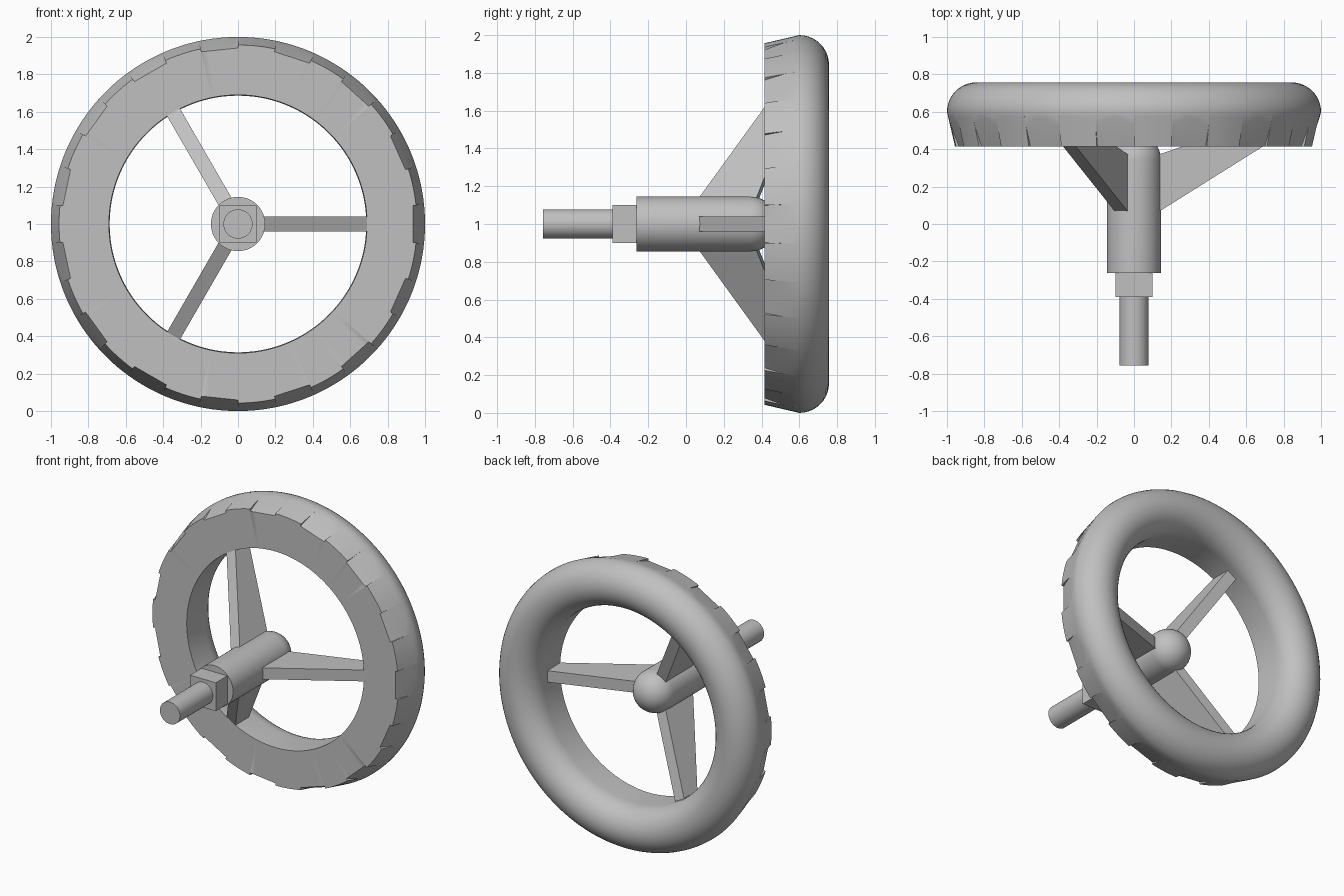
import bpy, bmesh
from math import sin, cos, pi, radians
from mathutils import Matrix, Vector

cube = bpy.data.objects.get("Cube")
if cube:
    bpy.data.objects.remove(cube, do_unlink=True)

grey = bpy.data.materials.new("plain_grey")
grey.use_nodes = True
COLOR = (0.53, 0.53, 0.53, 1)
grey.diffuse_color = COLOR
grey.node_tree.nodes["Principled BSDF"].inputs["Base Color"].default_value = COLOR

AXIS_Z = 1.0  # height of the wheel axle


def finish(bm, name, smooth=True):
    """Clean the mesh, make an object and shade it."""
    bmesh.ops.remove_doubles(bm, verts=bm.verts, dist=1e-5)
    bmesh.ops.recalc_face_normals(bm, faces=bm.faces)
    mesh = bpy.data.meshes.new(name)
    bm.to_mesh(mesh)
    bm.free()
    mesh.materials.append(grey)
    obj = bpy.data.objects.new(name, mesh)
    bpy.context.collection.objects.link(obj)
    obj.location.z = AXIS_Z
    if smooth:
        bpy.ops.object.select_all(action='DESELECT')
        obj.select_set(True)
        bpy.context.view_layer.objects.active = obj
        bpy.ops.object.shade_smooth_by_angle(angle=radians(30))
    return obj


def lathe(name, sections, closed=False):
    """Join (angle, profile) sections around the y axis; profiles hold (radius, y)."""
    bm = bmesh.new()
    rings = [[bm.verts.new((r * cos(a), y, r * sin(a))) for r, y in prof]
             for a, prof in sections]
    count = len(rings[0])
    for i, ring in enumerate(rings):
        after = rings[(i + 1) % len(rings)]
        for j in range(count if closed else count - 1):
            k = (j + 1) % count
            bm.faces.new((ring[j], ring[k], after[k], after[j]))
    return finish(bm, name)


def turned(name, profile, steps=48):
    return lathe(name, [(2 * pi * i / steps, profile) for i in range(steps)])


# Rim: flat front, tapered outer edge, rounded back
CORE, TUBE, MID, FRONT = 0.843, 0.157, 0.6, 0.415
back = [(CORE + TUBE * cos(pi * i / 20), MID + TUBE * sin(pi * i / 20)) for i in range(21)]


def rim_profile(edge, blend_r, blend_y):
    return [(0.69, FRONT), (edge, FRONT), (blend_r, blend_y)] + back


# Fifteen flat finger notches alternate with plain stretches of edge
GRIPS = 15
sections = []
half = pi / GRIPS / 2
for g in range(GRIPS):
    centre = 2 * pi * g / GRIPS
    for k in range(-3, 4):
        off = half * k / 3
        top = 0.57 - 0.05 * (k / 3) ** 2
        sections.append((centre + off, rim_profile(0.936 / cos(off), 0.957 + 0.23 * (top - FRONT), top)))
    for k in range(7):
        off = half + 2 * half * k / 6
        sections.append((centre + off, rim_profile(0.957, 0.993, 0.57)))
lathe("rim", sections, closed=True)

# Hub with domed back end
HUB_R, HUB_END = 0.145, 0.34
dome = [(HUB_R * cos(pi / 2 * i / 12), HUB_END + HUB_R * sin(pi / 2 * i / 12)) for i in range(13)]
turned("hub", [(0, -0.262), (HUB_R, -0.262)] + dome)

# Threaded end of the axle
turned("axle_rod", [(0, -0.757), (0.078, -0.757), (0.078, -0.38), (0, -0.38)])

# Square collar
bm = bmesh.new()
bmesh.ops.create_cube(bm, size=1, matrix=Matrix.Translation((0, -0.32, 0)) @ Matrix.Diagonal((0.2, 0.14, 0.2, 1)))
finish(bm, "square_collar", smooth=False)

# Three slanted spokes, outlined in (radius, y)
outline = [(0.1, 0.045), (0.69, 0.415), (0.74, 0.44), (0.74, 0.58), (0.1, 0.36)]
for n in range(3):
    bm = bmesh.new()
    face = bm.faces.new([bm.verts.new((r, y, -0.04)) for r, y in outline])
    grown = bmesh.ops.extrude_face_region(bm, geom=[face])["geom"]
    bmesh.ops.translate(bm, vec=Vector((0, 0, 0.08)),
                        verts=[v for v in grown if isinstance(v, bmesh.types.BMVert)])
    bmesh.ops.rotate(bm, verts=bm.verts, cent=(0, 0, 0),
                     matrix=Matrix.Rotation(2 * pi * n / 3, 3, 'Y'))
    finish(bm, f"spoke_{n + 1}", smooth=False)
